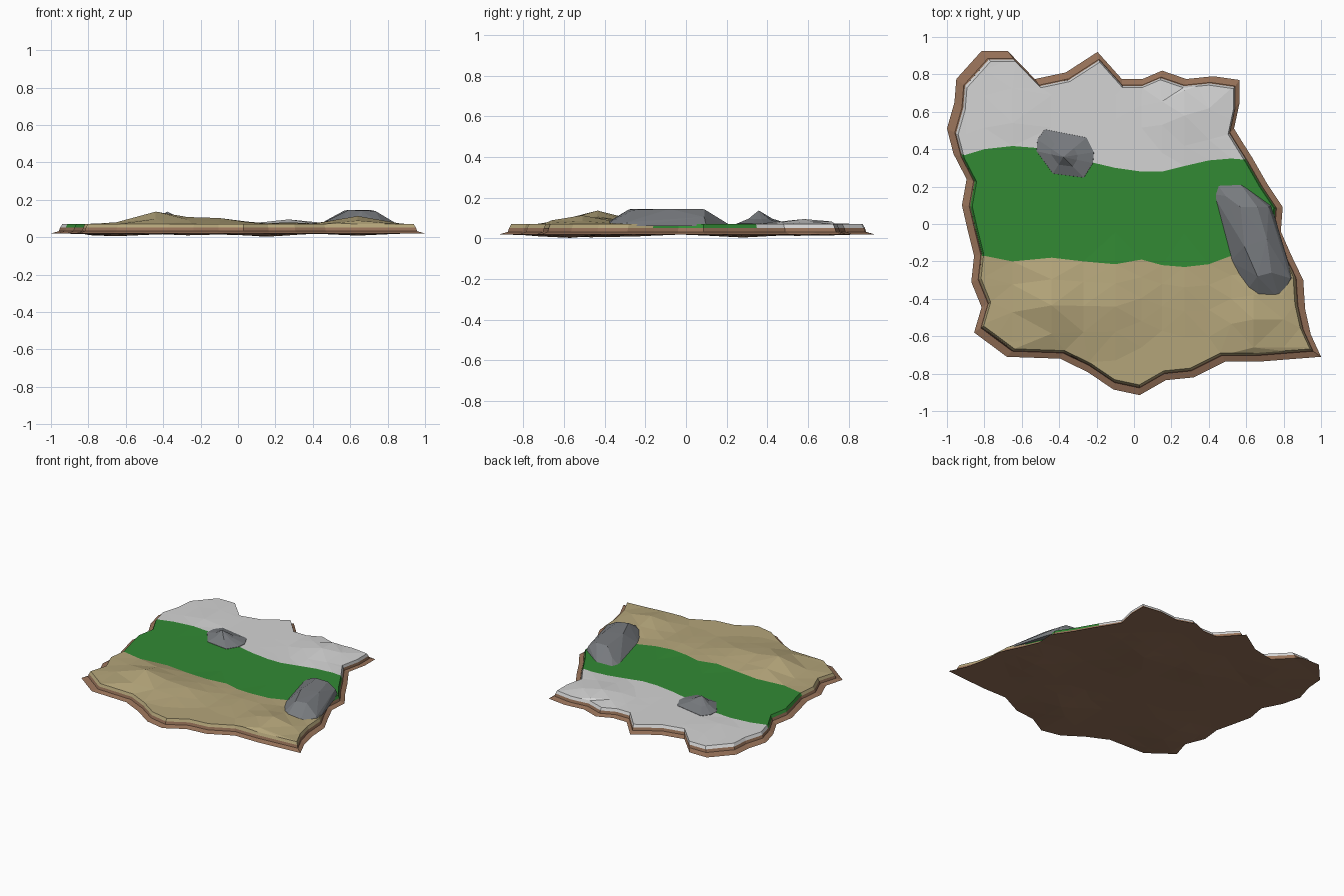
import bpy, bmesh, math

if "Cube" in bpy.data.objects:
    bpy.data.objects.remove(bpy.data.objects["Cube"])

# ---------- colours ----------
def material(name, rgb):
    lin = [((c / 255 + 0.055) / 1.055) ** 2.4 for c in rgb]
    m = bpy.data.materials.new(name)
    m.diffuse_color = (*lin, 1)
    m.use_nodes = True
    m.node_tree.nodes["Principled BSDF"].inputs["Base Color"].default_value = m.diffuse_color
    return m

SAND = material("sand", (180, 165, 122))
GRASS = material("grass", (50, 138, 52))
SNOW = material("snow", (212, 212, 212))
DIRT = material("dirt", (150, 113, 88))
STONE = material("stone", (120, 123, 127))

# ---------- plan outline of the tile ----------
OUTLINE = [(-.815, .925), (-.675, .925), (-.53, .775), (-.365, .81), (-.195, .92), (-.065, .775),
           (.045, .775), (.15, .82), (.28, .775), (.425, .79), (.565, .77), (.565, .65),
           (.535, .51), (.635, .35), (.715, .21), (.795, .09), (.785, -.04), (.84, -.165),
           (.905, -.30), (.915, -.455), (.945, -.59), (1.0, -.71), (.68, -.735), (.49, -.735),
           (.32, -.82), (.17, -.835), (.03, -.915), (-.11, -.885), (-.25, -.79), (-.395, -.72),
           (-.68, -.71), (-.855, -.58), (-.815, -.445), (-.87, -.31), (-.855, -.17), (-.89, -.03),
           (-.92, .10), (-.895, .24), (-.965, .375), (-1.0, .51), (-.96, .65), (-.95, .775)]

# ---------- wavy borders sand/grass and grass/snow: x, y_front, y_back ----------
BORDER = [(-.90, -.17, .37), (-.80, -.17, .40), (-.65, -.20, .417), (-.44, -.18, .40),
          (-.27, -.20, .34), (-.10, -.215, .30), (.04, -.19, .28), (.15, -.22, .28),
          (.27, -.23, .31), (.40, -.215, .34), (.52, -.17, .35), (.64, -.16, .34), (.80, -.16, .34)]
ROWS = [-1.0, -.7, -.44, -.2, 0, .33, .67, 1, 1.2, 1.5, 1.75]

def border(x):
    if x <= BORDER[0][0]:
        return BORDER[0][1:]
    for (x0, a0, b0), (x1, a1, b1) in zip(BORDER, BORDER[1:]):
        if x <= x1:
            f = (x - x0) / (x1 - x0)
            return a0 + f * (a1 - a0), b0 + f * (b1 - b0)
    return BORDER[-1][1:]

def zone(x, y):
    a, b = border(x)
    return (y - a) / (b - a)          # below 0 sand, 0..1 grass, above 1 snow

def cut(bm, co, no):
    bmesh.ops.bisect_plane(bm, geom=bm.verts[:] + bm.edges[:] + bm.faces[:],
                           dist=1e-5, plane_co=co, plane_no=no)

# Flat patch of the outline, cut into strips that follow the borders
def patch(scale, z, bumps):
    bm = bmesh.new()
    bm.faces.new([bm.verts.new((x * scale, y * scale, 0)) for x, y in OUTLINE])
    for x, _, _ in BORDER:
        cut(bm, (x, 0, 0), (1, 0, 0))
    for v in bm.verts:
        v.co.y = zone(v.co.x, v.co.y)
    for t in ROWS:
        cut(bm, (0, t, 0), (0, 1, 0))
    for v in bm.verts:
        a, b = border(v.co.x)
        v.co.y = a + v.co.y * (b - a)
        v.co.z = z
        if not v.is_boundary:
            v.co.z += sum(h * max(0, 1 - math.dist((x, y), v.co[:2]) / r) for x, y, h, r in bumps)
    return bm

# Extrude the open rim, scaling it in plan and setting its height
def rim(bm, edges, scale, z):
    new = bmesh.ops.extrude_edge_only(bm, edges=edges)["geom"]
    for v in new:
        if isinstance(v, bmesh.types.BMVert):
            v.co = (v.co.x * scale, v.co.y * scale, z)
    return [e for e in new if isinstance(e, bmesh.types.BMEdge) and e.is_boundary]

def finish(bm, name, mats, up=None, rule=None):
    bmesh.ops.recalc_face_normals(bm, faces=bm.faces[:])
    if up is not None and sum(f.normal.z * f.calc_area() for f in bm.faces) * up < 0:
        bmesh.ops.reverse_faces(bm, faces=bm.faces[:])
    bmesh.ops.triangulate(bm, faces=bm.faces[:])
    if rule:
        for f in bm.faces:
            f.material_index = rule(f)
    me = bpy.data.meshes.new(name)
    bm.to_mesh(me)
    bm.free()
    for m in mats:
        me.materials.append(m)
    ob = bpy.data.objects.new(name, me)
    bpy.context.collection.objects.link(ob)
    return ob

# ---------- ground surface with low hills ----------
hills = [(-.44, -.43, .068, .25), (-.10, -.43, .034, .25), (.64, -.52, .045, .24),
         (.27, .59, .026, .25), (-.27, -.57, .015, .2), (.27, -.38, .012, .2), (-.65, .6, .01, .2)]
ground = patch(.94, .07, hills)
edges = [e for e in ground.edges if e.is_boundary]
rim(ground, edges, 1.012, .05)

def ground_colour(f):
    c = f.calc_center_median()
    t = zone(c.x, c.y)
    return 0 if t < 0 else 1 if t < 1 else 2

finish(ground, "ground", [SAND, GRASS, SNOW], up=1, rule=ground_colour)

# ---------- dirt base with flared foot and lumpy underside ----------
dips = [(.15, .28, -.016, .3), (-.65, -.42, -.018, .3), (.15, -.60, -.020, .25),
        (-.27, .34, -.01, .25), (.64, -.27, -.012, .25), (-.65, .6, -.01, .25)]
base = patch(1, .02, dips)
edges = [e for e in base.edges if e.is_boundary]
edges = rim(base, edges, .958, .032)
rim(base, edges, .9513 / .958, .051)
finish(base, "dirt_base", [DIRT], up=-1)

# ---------- small peaked rock ----------
RING = [(-.48, .51), (-.25, .465), (-.21, .385), (-.215, .325), (-.265, .245),
        (-.435, .267), (-.525, .39), (-.52, .455)]
bm = bmesh.new()
px, py = -.378, .358
loops = [[bm.verts.new((px + (x - px) * s, py + (y - py) * s, z)) for x, y in RING]
         for s, z in [(1, .058), (.97, .072), (.45, .096)]]
tip = bm.verts.new((px, py, .137))
n = len(RING)
for lo, hi in zip(loops, loops[1:]):
    for i in range(n):
        bm.faces.new((lo[i], lo[(i + 1) % n], hi[(i + 1) % n], hi[i]))
for i in range(n):
    bm.faces.new((loops[-1][i], loops[-1][(i + 1) % n], tip))
bm.faces.new(loops[0][::-1])
finish(bm, "small_rock", [STONE])

# ---------- long boulder on the right edge ----------
FOOT = [(.42, .16), (.44, .22), (.56, .225), (.735, .10), (.75, 0), (.78, -.12), (.85, -.29),
        (.78, -.405), (.67, -.417), (.60, -.36), (.515, -.20), (.47, .015)]
CREST = [(.57, .09, .143), (.66, .09, .143), (.71, -.08, .145), (.735, -.26, .14),
         (.66, -.28, .143), (.59, -.12, .145), (.49, .15, .10), (.835, -.29, .08), (.72, .09, .105)]
bm = bmesh.new()
for x, y in FOOT:
    bm.verts.new((x, y, .06))
for p in CREST:
    bm.verts.new(p)
hull = bmesh.ops.convex_hull(bm, input=bm.verts[:])
loose = [v for v in bm.verts if not v.link_faces]
bmesh.ops.delete(bm, geom=loose, context="VERTS")
finish(bm, "long_boulder", [STONE])
